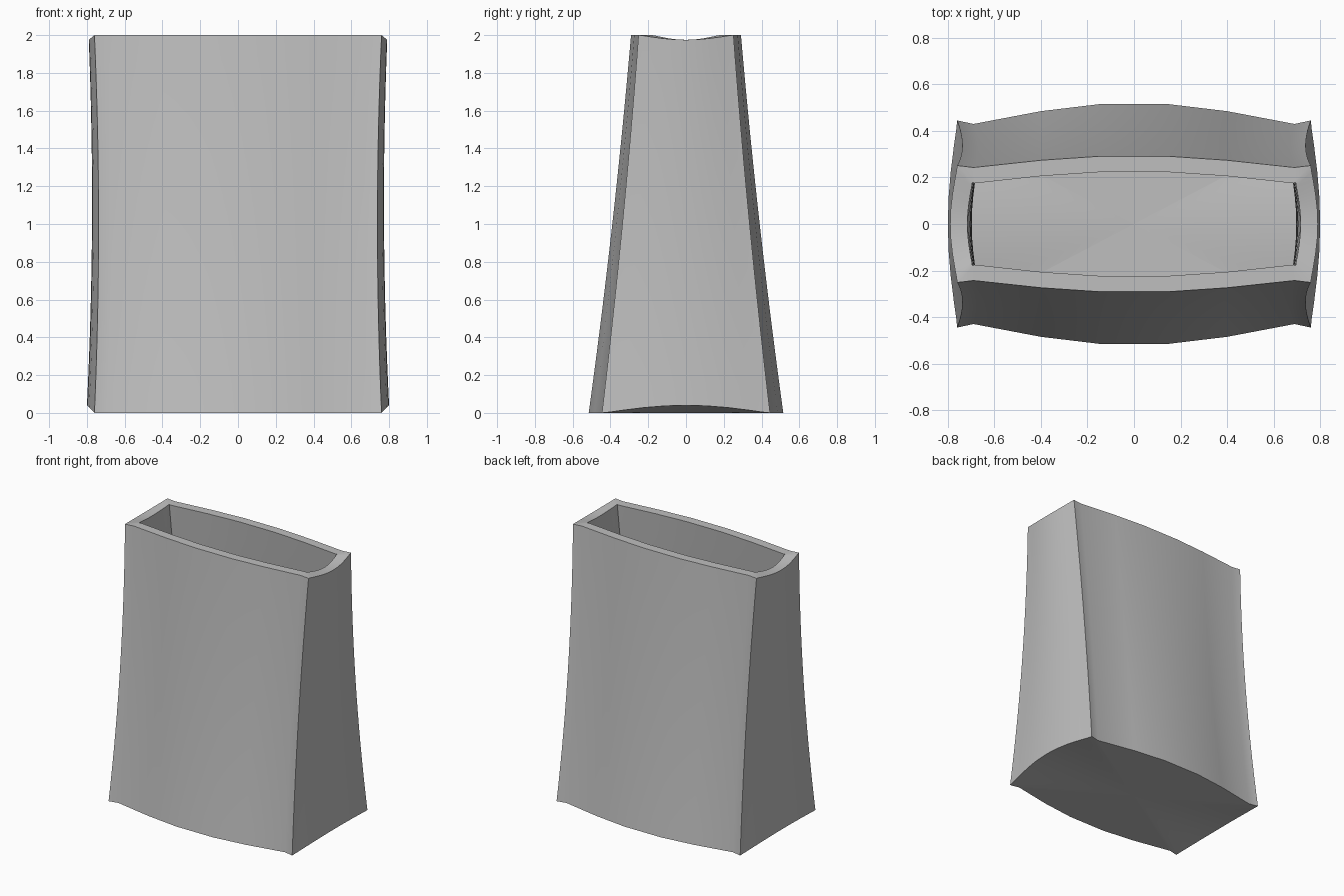
import bpy
import bmesh
import math

cube = bpy.data.objects.get("Cube")
if cube:
    bpy.data.objects.remove(cube, do_unlink=True)

HEIGHT = 2.0
WALL = 0.072
LEVELS = 16

# Quarter outline: (kind, position) from the middle of the side to the front
SIDE = [(0.0, 1.0), (0.25, 0.93), (0.5, 0.7), (0.75, 0.36), (0.9, 0.12)]  # y share, bulge share
FRONT = [(0.69, 0.43), (0.4, 0.485), (0.15, 0.515)]


def quarter(v, inner):
    """Quarter outline at height share v, as (x, y, z) points."""
    belly = 4 * v * (1 - v)
    pinch = 0.022 * belly
    depth = 1 - 0.435 * v - 0.025 * belly
    bulge = 0.04 - 0.01 * v
    rise = 0.04 * (1 - v) - 0.025 * v
    z = HEIGHT * v
    cx, cy = 0.76 - pinch, 0.445 * depth
    if inner:
        cx, cy = cx - 0.065, cy - WALL
    pts = [(cx + bulge * (0.7 if inner else 1) * b, cy * s, z + rise * b) for s, b in SIDE]
    pts.append((cx, cy, z))
    for x, y in FRONT:
        x *= 1 - pinch / 0.76
        y *= depth
        if inner:
            x, y = min(x, cx - 0.01), y - WALL + 0.004
        pts.append((x, y, z))
    return pts


def ring(bm, v, inner=False):
    """Full closed outline, mirrored from one quarter."""
    q = quarter(v, inner)
    half = q + [(-x, y, z) for x, y, z in reversed(q)]
    full = half + [(x, -y, z) for x, y, z in reversed(half[1:-1])]
    return [bm.verts.new(p) for p in full]


def bridge(bm, a, b):
    n = len(a)
    for i in range(n):
        j = (i + 1) % n
        bm.faces.new((a[i], a[j], b[j], b[i]))


def fan(bm, loop, z):
    centre = bm.verts.new((0, 0, z))
    for i, vert in enumerate(loop):
        bm.faces.new((vert, loop[(i + 1) % len(loop)], centre))


# Outer wall, rim, inner wall, floor and base
bm = bmesh.new()
shares = [i / LEVELS for i in range(LEVELS + 1)]
floor_share = 0.04
outer = [ring(bm, v) for v in shares]
inner = [ring(bm, floor_share + (1 - floor_share) * v, True) for v in reversed(shares)]
loops = outer + inner
for a, b in zip(loops, loops[1:]):
    bridge(bm, a, b)
fan(bm, outer[0], 0.0)
fan(bm, inner[-1], HEIGHT * floor_share)
bmesh.ops.recalc_face_normals(bm, faces=bm.faces)

mesh = bpy.data.meshes.new("vase_body")
bm.to_mesh(mesh)
bm.free()
vase = bpy.data.objects.new("vase_body", mesh)
bpy.context.collection.objects.link(vase)

# Plain grey finish
grey = bpy.data.materials.new("light_grey")
grey.use_nodes = True
colour = (0.52, 0.52, 0.52, 1)
grey.diffuse_color = colour
grey.node_tree.nodes["Principled BSDF"].inputs["Base Color"].default_value = colour
mesh.materials.append(grey)

bpy.ops.object.select_all(action="DESELECT")
vase.select_set(True)
bpy.context.view_layer.objects.active = vase
bpy.ops.object.shade_smooth_by_angle(angle=math.radians(30))
